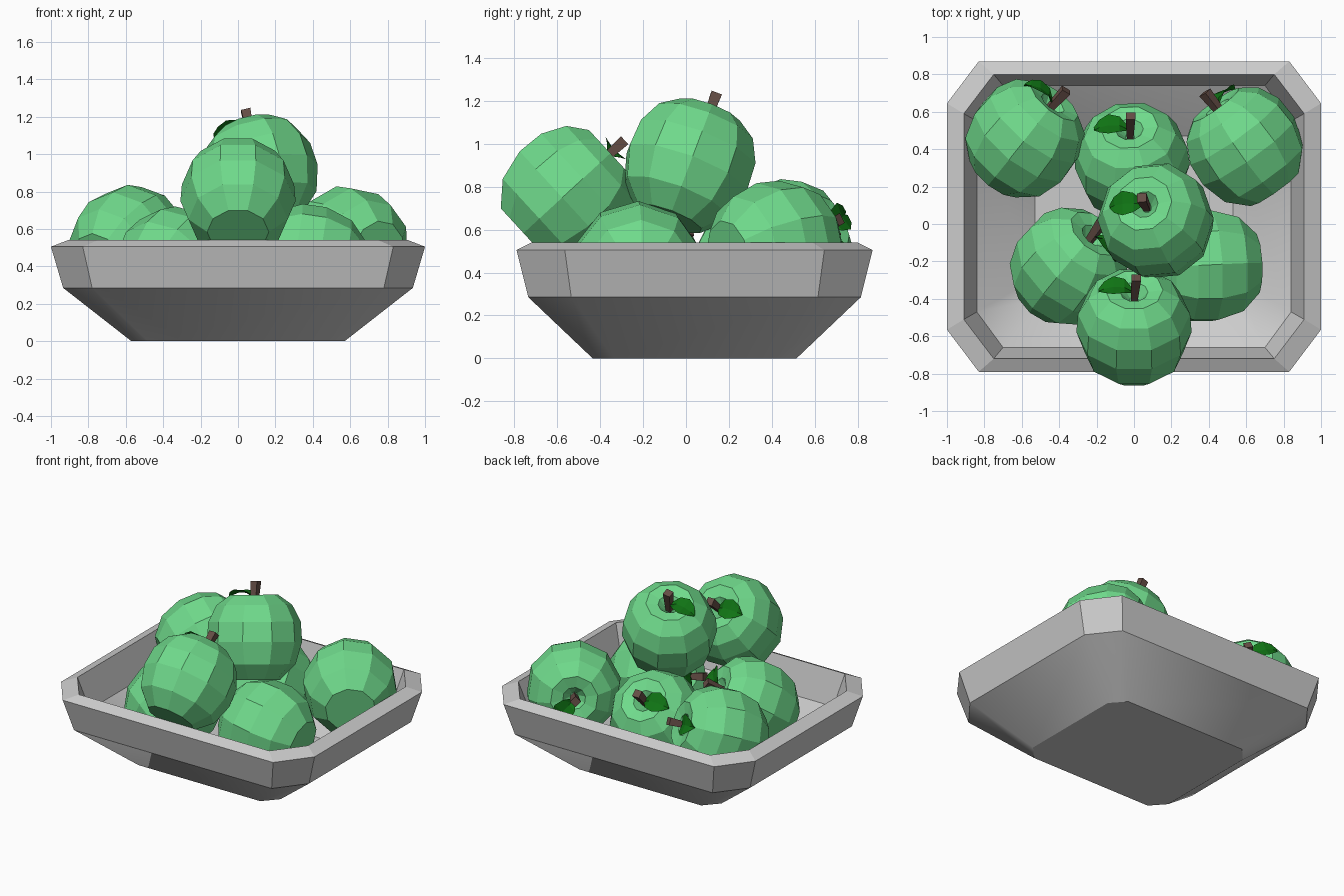
import bpy, bmesh, math
from mathutils import Vector, Matrix

if "Cube" in bpy.data.objects:
    bpy.data.objects.remove(bpy.data.objects["Cube"])


def material(name, color):
    m = bpy.data.materials.new(name)
    m.diffuse_color = (*color, 1)
    m.use_nodes = True
    m.node_tree.nodes["Principled BSDF"].inputs["Base Color"].default_value = m.diffuse_color
    return m


GREEN = material("apple_green", (0.16, 0.70, 0.26))
BROWN = material("stem_brown", (0.13, 0.075, 0.06))
LEAF = material("leaf_green", (0.005, 0.17, 0.007))


def skin(bm, rings, smooth=()):
    """Bridge point rings and cap both ends."""
    loops = [[bm.verts.new(p) for p in ring] for ring in rings]
    for i, (a, b) in enumerate(zip(loops, loops[1:])):
        n = len(a)
        for k in range(n):
            f = bm.faces.new((a[k], a[(k + 1) % n], b[(k + 1) % n], b[k]))
            f.smooth = i in smooth
    bm.faces.new(loops[0])
    bm.faces.new(loops[-1])
    bmesh.ops.recalc_face_normals(bm, faces=bm.faces)


def finish(bm, name, mat=None, matrix=None):
    me = bpy.data.meshes.new(name)
    bm.to_mesh(me)
    bm.free()
    ob = bpy.data.objects.new(name, me)
    bpy.context.collection.objects.link(ob)
    if mat:
        me.materials.append(mat)
    if matrix:
        ob.matrix_world = matrix
    return ob


def chamfered(hx, hy, cx, cy, z, y0=0.04):
    """Rectangle with cut corners."""
    quarter = [(hx, hy - cy), (hx - cx, hy)]
    pts = quarter + [(-x, y) for x, y in quarter[::-1]]
    pts += [(-x, -y) for x, y in pts]
    return [(x, y + y0, z) for x, y in pts]


def circle(r, z, n, x=0.0, phase=0.0):
    return [(x + r * math.cos(2 * math.pi * k / n + phase),
             r * math.sin(2 * math.pi * k / n + phase), z) for k in range(n)]


# Bowl: outside upwards, over the rim, then down the inside
bm = bmesh.new()
skin(bm, [chamfered(*r) for r in [
    (0.57, 0.475, 0.09, 0.10, 0.0),
    (0.935, 0.775, 0.155, 0.20, 0.285),
    (1.0, 0.83, 0.17, 0.225, 0.505),
    (0.91, 0.76, 0.16, 0.21, 0.54),
    (0.84, 0.70, 0.14, 0.19, 0.315),
    (0.53, 0.43, 0.08, 0.10, 0.06)]], smooth=(0, 4))
finish(bm, "bowl")

# Apple profile: radius, height from the flat bottom to the stem dimple
PROFILE = [(0.165, -0.275), (0.265, -0.175), (0.308, -0.03), (0.30, 0.10),
           (0.245, 0.21), (0.155, 0.275), (0.075, 0.26), (0.025, 0.20)]


def apple(name, center, axis, leaf_dir):
    z = Vector(axis).normalized()
    x = -Vector(leaf_dir)
    x = (x - z * x.dot(z)).normalized()
    y = z.cross(x)
    m = Matrix((x, y, z)).transposed().to_4x4()
    m.translation = center
    # Faceted fruit
    bm = bmesh.new()
    skin(bm, [circle(r, h, 10) for r, h in PROFILE])
    finish(bm, name, GREEN, m)
    # Square stem, slightly leaning
    bm = bmesh.new()
    skin(bm, [circle(0.024, 0.19, 4, 0.0, math.pi / 4),
              circle(0.036, 0.365, 4, 0.012, math.pi / 4)])
    finish(bm, name + "_stem", BROWN, m)
    # Thin curved leaf, lofted across its width
    bm = bmesh.new()
    rows = [(-0.005, 0.010, 0.27), (-0.05, 0.055, 0.305), (-0.11, 0.07, 0.31),
            (-0.16, 0.045, 0.295), (-0.19, 0.008, 0.275)]
    skin(bm, [[(px, -w, pz), (px, 0, pz - 0.012), (px, w, pz),
               (px, 0, pz - 0.018)] for px, w, pz in rows])
    finish(bm, name + "_leaf", LEAF, m)


# Pile of apples: name, centre, stem direction, leaf direction
APPLES = [
    ("top_apple", (0.12, 0.015, 0.90), (-0.09, 0.125, 0.33), (-1, 0, 0)),
    ("front_apple", (0.0, -0.555, 0.77), (0, 0.25, 0.23), (-1, 0, 0)),
    ("back_apple", (-0.01, 0.33, 0.43), (-0.02, 0.24, 0.26), (-1, 0, 0)),
    ("back_left_apple", (-0.585, 0.455, 0.52), (0.195, 0.245, 0.12), (-0.8, 0.5, 0.3)),
    ("back_right_apple", (0.595, 0.415, 0.52), (-0.2, 0.28, 0.05), (0.6, 0.3, -0.7)),
    ("front_left_apple", (-0.35, -0.23, 0.40), (0.17, 0.21, 0.18), (0.6, -0.7, 0.3)),
    ("front_right_apple", (0.385, -0.225, 0.42), (-1, -0.05, 0.2), (0, 1, 0.3)),
]
for a in APPLES:
    apple(*a)
